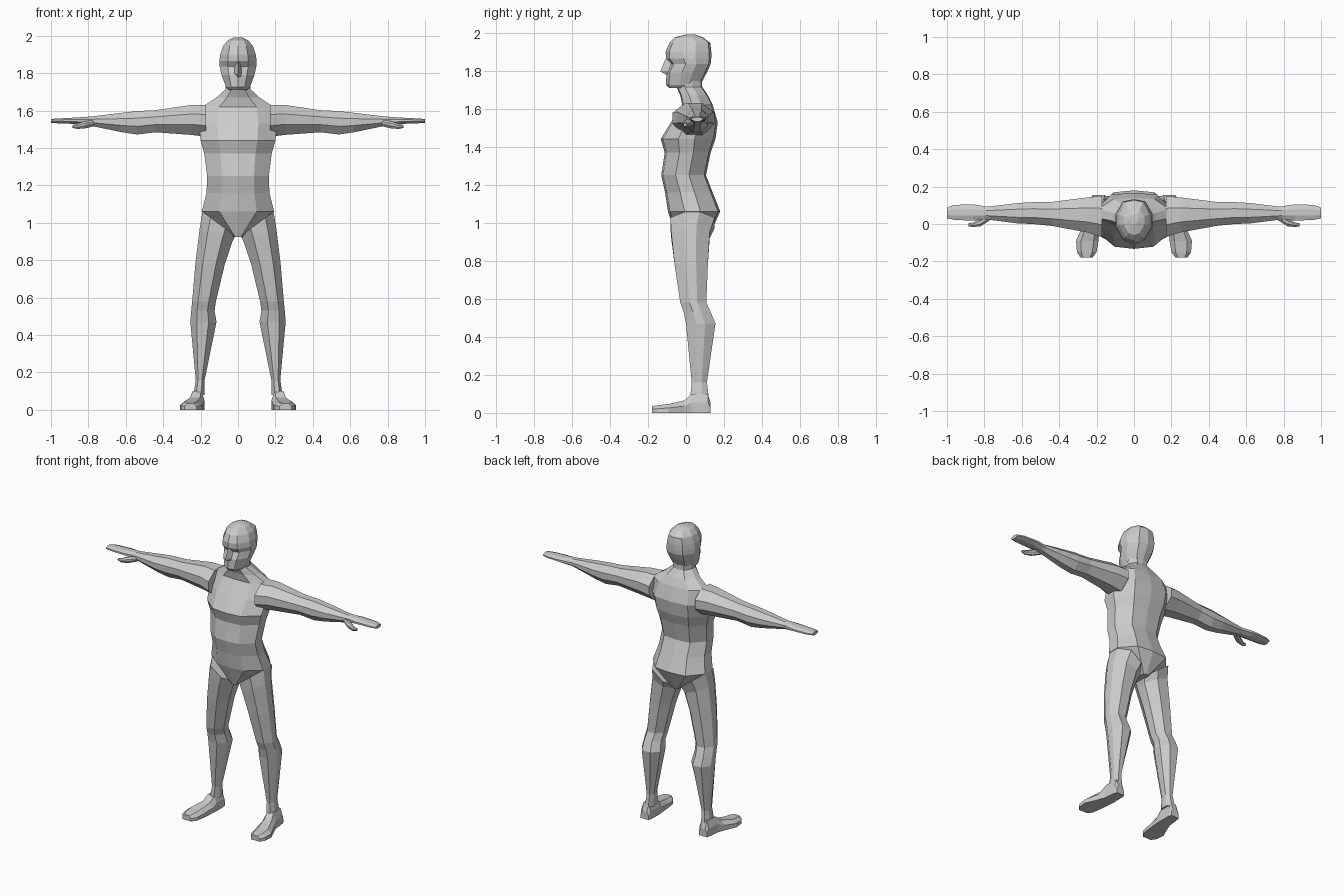
import bpy, bmesh


def loft(name, rings, mirror=False):
    """Skin a stack of equal-length point rings and cap both ends."""
    bm = bmesh.new()
    loops = [[bm.verts.new(p) for p in ring] for ring in rings]
    n = len(loops[0])
    for a, b in zip(loops, loops[1:]):
        for i in range(n):
            j = (i + 1) % n
            bm.faces.new((a[i], a[j], b[j], b[i]))
    bm.faces.new(loops[0])
    bm.faces.new(loops[-1])
    bmesh.ops.recalc_face_normals(bm, faces=bm.faces)
    me = bpy.data.meshes.new(name)
    bm.to_mesh(me)
    bm.free()
    ob = bpy.data.objects.new(name, me)
    bpy.context.collection.objects.link(ob)
    if mirror:
        ob.modifiers.new("mirror", 'MIRROR')
    return ob


def mix(a, b, t):
    return a + (b - a) * t


def level(half, z, w, f, b):
    """Symmetric horizontal section: half pattern (u of width, v front to back)."""
    right = [(u * w, mix(f, b, v), z) for u, v in half]
    left = [(-x, y, zz) for x, y, zz in reversed(right) if x > 1e-6]
    return right + left


# Torso with neck: z, half width, front y, back y
TORSO = [(0, 0), (.52, .04), (1, .32), (1, .62), (.58, .96), (0, 1)]
loft("torso", [level(TORSO, *r) for r in [
    (.925, .03, -.05, .12), (1.06, .193, -.095, .18), (1.16, .168, -.11, .14),
    (1.25, .165, -.13, .105), (1.37, .18, -.112, .13), (1.44, .2, -.133, .155),
    (1.53, .21, -.078, .167), (1.62, .19, -.02, .14), (1.67, .115, -.03, .115),
    (1.715, .066, -.05, .085), (1.75, .066, -.05, .085)]])

# Head
HEAD = [(0, 0), (.55, .08), (1, .38), (1, .65), (.6, .95), (0, 1)]
loft("head", [level(HEAD, *r) for r in [
    (1.71, .05, -.09, .04), (1.725, .064, -.105, .075), (1.79, .088, -.103, .11),
    (1.835, .098, -.082, .13), (1.865, .1, -.105, .133), (1.9, .095, -.107, .133),
    (1.945, .08, -.088, .128), (1.975, .055, -.06, .09), (1.99, .025, .0, .05)]])

# Nose wedge
loft("nose", [[(-h, -.08, z), (h, -.08, z), (0, y, z)] for h, y, z in
              [(.022, -.1, 1.775), (.024, -.135, 1.797), (.012, -.108, 1.862)]])

# Legs: inner x, outer x, front y, back y, inner z, outer z
LEG = [(.3, 0), (.75, 0), (1, .35), (1, .65), (.75, 1), (.3, 1), (0, .7), (0, .35)]
loft("leg", [[(mix(xi, xo, u), mix(f, b, v), mix(zi, zo, u)) for u, v in LEG]
             for xi, xo, f, b, zi, zo in [
    (.015, .19, -.082, .15, .93, 1.06), (.03, .205, -.078, .125, .90, .97),
    (.07, .228, -.06, .115, .78, .78), (.118, .245, -.03, .107, .58, .58),
    (.125, .25, -.012, .13, .53, .53), (.115, .255, 0, .155, .47, .47),
    (.178, .226, .03, .11, .16, .16), (.178, .238, .022, .12, .08, .08)]], True)

# Feet: y, inner x, outer x, top z
FOOT = [(0, 0), (1, 0), (1, .55), (.78, 1), (.22, 1), (0, .55)]
loft("foot", [[(mix(xi, xo, u), y, t * v) for u, v in FOOT] for y, xi, xo, t in [
    (.13, .188, .245, .05), (.115, .182, .25, .1), (.03, .18, .26, .1),
    (-.01, .183, .275, .065), (-.09, .19, .31, .047), (-.15, .2, .305, .04),
    (-.18, .222, .285, .035)]], True)

# Arms: x, front y, back y, bottom z, top z
ARM = [(.3, 0), (.7, 0), (1, .35), (1, .7), (.7, 1), (.3, 1), (0, .7), (0, .35)]


def across(rows):
    return [[(x, mix(f, b, u), mix(lo, hi, v)) for u, v in ARM]
            for x, f, b, lo, hi in rows]


loft("arm", across([
    (.17, -.07, .15, 1.46, 1.63), (.25, -.045, .142, 1.47, 1.63),
    (.44, -.01, .118, 1.484, 1.602), (.54, 0, .117, 1.472, 1.597),
    (.62, .003, .112, 1.484, 1.588), (.77, .022, .094, 1.515, 1.57),
    (.8, .025, .095, 1.522, 1.567)]), True)
loft("hand", across([
    (.79, .025, .094, 1.52, 1.568), (.86, .018, .105, 1.528, 1.563),
    (.96, .022, .102, 1.532, 1.558), (1.0, .03, .088, 1.533, 1.555)]), True)
loft("thumb", across([
    (.77, .02, .06, 1.516, 1.55), (.82, -.012, .03, 1.504, 1.543),
    (.86, -.016, .008, 1.502, 1.528), (.885, -.012, .004, 1.507, 1.523)]), True)
